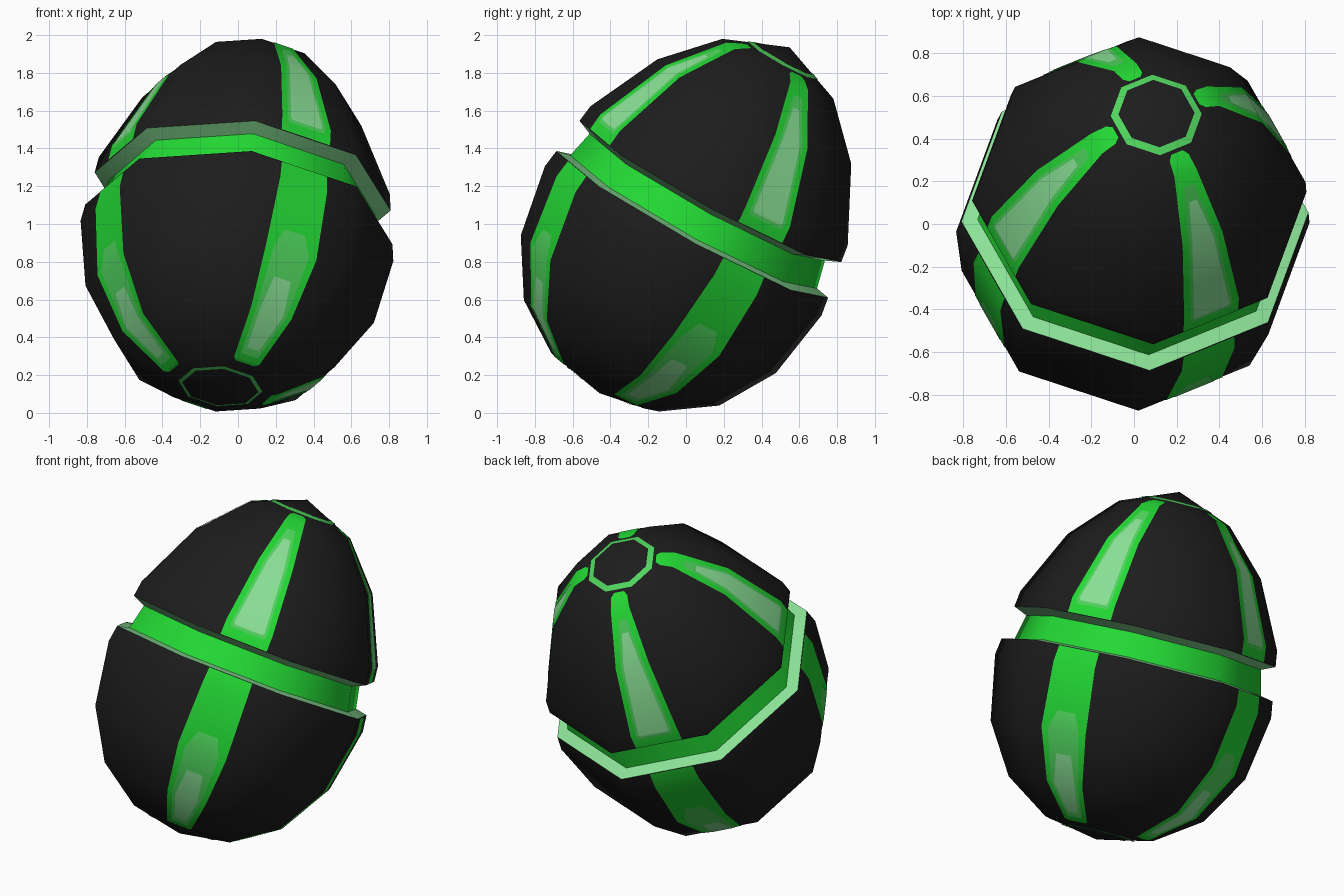
import bpy
import math
from mathutils import Matrix, Vector

if "Cube" in bpy.data.objects:
    bpy.data.objects.remove(bpy.data.objects["Cube"], do_unlink=True)

SIDES = 8
APOTHEM = math.cos(math.pi / SIDES)


def material(name, rgb):
    m = bpy.data.materials.new(name)
    m.use_nodes = True
    color = (*rgb, 1)
    m.diffuse_color = color
    m.node_tree.nodes["Principled BSDF"].inputs["Base Color"].default_value = color
    return m


BLACK = material("shell black", (0.012, 0.012, 0.012))
BRIGHT = material("bright green", (0.017, 0.7, 0.035))
MID = material("mid green", (0.08, 0.66, 0.11))
PALE = material("pale green", (0.26, 0.76, 0.31))

# Tilted frame shared by every part
axis = Vector((0.1, 0.48, 0.872)).normalized()
side = Vector((0.993, 0.03, -0.12))
side = (side - axis * side.dot(axis)).normalized()
back = axis.cross(side)
FRAME = Matrix((side, back, axis)).transposed().to_4x4()
FRAME.translation = (0.003, 0.026, 0.985)


def build(name, verts, faces, mats, face_mats=None):
    mesh = bpy.data.meshes.new(name)
    mesh.from_pydata(verts, [], faces)
    for m in mats:
        mesh.materials.append(m)
    if face_mats:
        for poly, i in zip(mesh.polygons, face_mats):
            poly.material_index = i
    mesh.transform(FRAME)
    mesh.update()
    obj = bpy.data.objects.new(name, mesh)
    bpy.context.collection.objects.link(obj)
    bpy.ops.object.select_all(action="DESELECT")
    obj.select_set(True)
    bpy.context.view_layer.objects.active = obj
    bpy.ops.object.shade_smooth_by_angle(angle=math.radians(50))
    return obj


def lathe(name, profile, mats, rows=None):
    """Eight-sided turned surface; profile runs from top to bottom."""
    verts, faces, face_mats, rings = [], [], [], []
    for r, z in profile:
        start = len(verts)
        count = SIDES if r > 0 else 1
        for k in range(count):
            a = k * math.tau / SIDES
            verts.append((r * math.cos(a), r * math.sin(a), z))
        rings.append([start + k % count for k in range(SIDES)])
    for row, (up, low) in enumerate(zip(rings, rings[1:])):
        for k in range(SIDES):
            n = (k + 1) % SIDES
            loop = list(dict.fromkeys((up[k], low[k], low[n], up[n])))
            faces.append(loop)
            face_mats.append(rows[row] if rows else 0)
    return build(name, verts, faces, mats, face_mats)


def strip(name, points, angle, lift, mat):
    """Thin plate down the middle of one facet; points are (r, z, half width)."""
    out = Vector((math.cos(angle), math.sin(angle), 0))
    across = Vector((-out.y, out.x, 0))
    verts = []
    for r, z, w in points:
        normal = (out * r + Vector((0, 0, z))).normalized()
        p = out * (r * APOTHEM) + Vector((0, 0, z)) + normal * lift
        verts += [p - across * w, p + across * w]
    faces = [(i, i + 2, i + 3, i + 1) for i in range(0, len(verts) - 2, 2)]
    return build(name, verts, faces, [mat])


def on_profile(profile, rows):
    """Turn (z, half width) rows into strip points that follow a shell."""
    profile = sorted(profile, key=lambda p: p[1])
    points = []
    for z, w in rows:
        for (r0, z0), (r1, z1) in zip(profile, profile[1:]):
            if z0 <= z <= z1:
                points.append((r0 + (r1 - r0) * (z - z0) / (z1 - z0), z, w))
                break
    return points


# Shell halves
UPPER = [(0, 1.09), (0.335, 0.96), (0.585, 0.70), (0.777, 0.31), (0.79, 0.215)]
LOWER = [(0.82, 0.015), (0.835, -0.085), (0.77, -0.47), (0.59, -0.765),
         (0.325, -0.945), (0, -1.01)]
lathe("upper_shell", UPPER, [BLACK])
lathe("lower_shell", LOWER, [BLACK])

# Recessed band with pale ledges
lathe("groove_band", [UPPER[-1], (0.71, 0.18), (0.745, 0.03), LOWER[0]],
      [PALE, BRIGHT], [0, 1, 0])

# Thin painted rings around both poles
lathe("top_ring", [(0.18, 1.024), (0.215, 1.0105)], [MID])
lathe("bottom_ring", [(0.225, -0.969), (0.203, -0.973)], [MID])

# Stripes on every second facet
upper_outline = on_profile(UPPER, [(1.0, 0.03), (0.99, 0.05), (0.96, 0.058),
                                   (0.70, 0.105), (0.31, 0.145), (0.217, 0.145)])
upper_mid = on_profile(UPPER, [(0.91, 0.025), (0.70, 0.072), (0.31, 0.112), (0.275, 0.105)])
upper_pale = on_profile(UPPER, [(0.85, 0.02), (0.70, 0.055), (0.31, 0.095), (0.295, 0.085)])
lower_outline = on_profile(LOWER, [(0.013, 0.135), (-0.085, 0.14), (-0.47, 0.15),
                                   (-0.765, 0.12), (-0.945, 0.075), (-0.95, 0.055)])
lower_mid = on_profile(LOWER, [(-0.36, 0.06), (-0.47, 0.105), (-0.765, 0.09), (-0.925, 0.05)])
lower_pale = on_profile(LOWER, [(-0.6, 0.05), (-0.765, 0.07), (-0.9, 0.035)])

for i, label in enumerate(("front_left", "back_left", "back_right", "front_right")):
    angle = math.radians(-67.5 + 90 * i)
    strip(label + "_upper_stripe", upper_outline, angle, 0.003, BRIGHT)
    strip(label + "_upper_stripe_inner", upper_mid, angle, 0.005, MID)
    strip(label + "_upper_stripe_core", upper_pale, angle, 0.007, PALE)
    strip(label + "_lower_stripe", lower_outline, angle, 0.003, BRIGHT)
    strip(label + "_lower_stripe_inner", lower_mid, angle, 0.005, MID)
    strip(label + "_lower_stripe_core", lower_pale, angle, 0.007, PALE)
